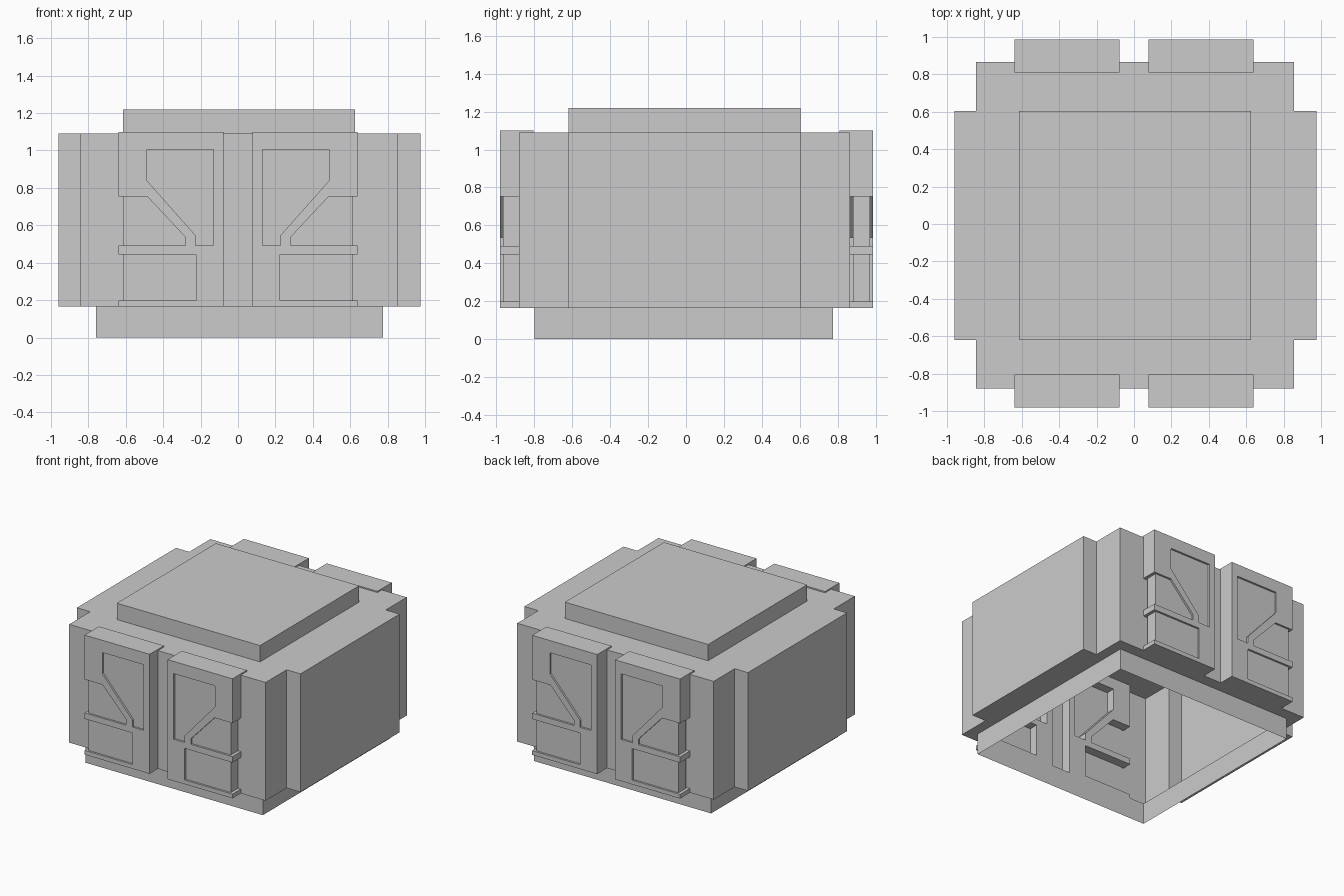
import bpy, bmesh

if "Cube" in bpy.data.objects:
    bpy.data.objects.remove(bpy.data.objects["Cube"])

def finish(name, bm):
    bmesh.ops.remove_doubles(bm, verts=bm.verts, dist=0.0005)
    bmesh.ops.recalc_face_normals(bm, faces=bm.faces)
    me = bpy.data.meshes.new(name)
    bm.to_mesh(me)
    bm.free()
    ob = bpy.data.objects.new(name, me)
    bpy.context.collection.objects.link(ob)
    return ob

def rect(x0, x1, y0, y1):
    return [(x0, y0), (x1, y0), (x1, y1), (x0, y1)]

def flat(bm, loops, place):
    """Fill one outline, with optional holes; place maps 2D to 3D."""
    edges = []
    for pts in loops:
        vs = [bm.verts.new(place(*p)) for p in pts]
        edges += [bm.edges.new((vs[i - 1], vs[i])) for i in range(len(vs))]
    normal = place(0, 0)
    res = bmesh.ops.triangle_fill(bm, edges=edges, use_beauty=True, use_dissolve=False)
    return [f for f in res["geom"] if isinstance(f, bmesh.types.BMFace)]

def walls(bm, pts, z0, z1):
    for i in range(len(pts)):
        a, b = pts[i - 1], pts[i]
        bm.faces.new([bm.verts.new(p) for p in
                      ((*a, z0), (*b, z0), (*b, z1), (*a, z1))])

def door_part(name, loops, y0, y1, mx, my):
    """Extruded front profile, mirrored to the other side or the back."""
    bm = bmesh.new()
    y_mirror = lambda y: 0.005 - y if my else y
    faces = flat(bm, loops, lambda x, z: (x * mx, y_mirror(y0), z))
    res = bmesh.ops.extrude_face_region(bm, geom=faces, use_keep_orig=True)
    for v in res["geom"]:
        if isinstance(v, bmesh.types.BMVert):
            v.co.y = y_mirror(y1)
    return finish(name, bm)

# Hollow body: stepped walls, raised lid and open skirt
plan = [(-.96, -.62), (-.845, -.62), (-.845, -.88), (.855, -.88),
        (.855, -.62), (.975, -.62), (.975, .605), (.855, .605),
        (.855, .865), (-.845, .865), (-.845, .605), (-.96, .605)]
lid = rect(-.615, .625, -.62, .605)
skirt = rect(-.76, .775, -.80, .775)
Z_SKIRT, Z_BODY, Z_LID = .165, 1.09, 1.218

bm = bmesh.new()
walls(bm, skirt, 0, Z_SKIRT)
flat(bm, [plan, skirt], lambda x, y: (x, y, Z_SKIRT))
walls(bm, plan, Z_SKIRT, Z_BODY)
flat(bm, [plan, lid], lambda x, y: (x, y, Z_BODY))
walls(bm, lid, Z_BODY, Z_LID)
flat(bm, [lid], lambda x, y: (x, y, Z_LID))
finish("body_shell", bm)

# Door panels: notched frame with a window, over a shallow backing
frame = [(.077, .165), (.64, .165), (.64, .198), (.225, .198), (.225, .445),
         (.64, .445), (.64, .491), (.28, .491), (.28, .535), (.484, .753),
         (.64, .753), (.64, 1.1), (.077, 1.1)]
window = [(.13, .491), (.226, .491), (.226, .545), (.487, .839),
          (.487, 1.004), (.13, 1.004)]
backing = rect(.09, .615, .18, 1.08)

for my, side in ((False, "front"), (True, "back")):
    for mx, hand in ((1, "right"), (-1, "left")):
        door_part(f"{side}_{hand}_door_frame", [frame, window], -.982, -.805, mx, my)
        door_part(f"{side}_{hand}_door_backing", [backing], -.967, -.875, mx, my)
